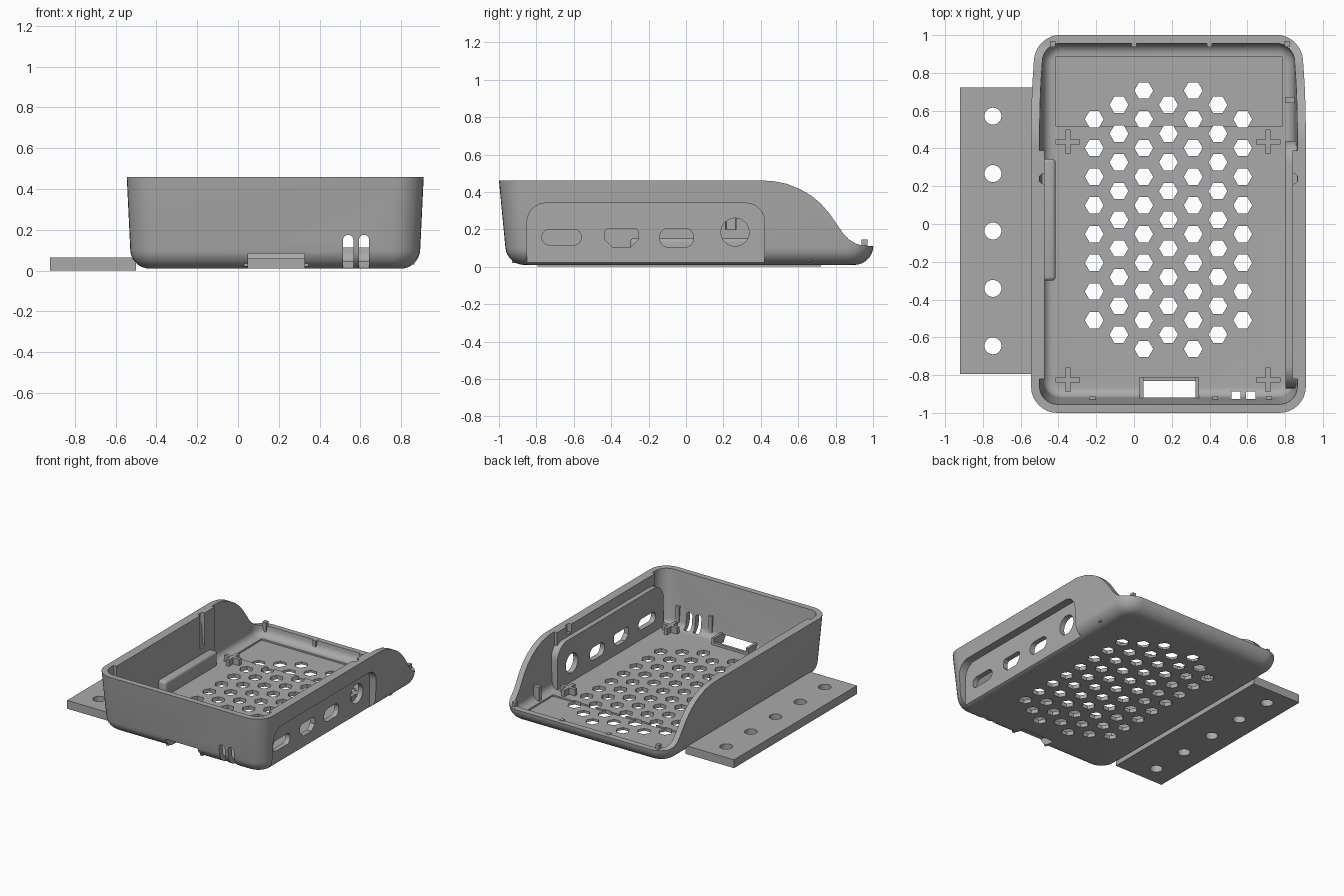
import bpy, bmesh
from math import sin, cos, pi, radians

if "Cube" in bpy.data.objects:
    bpy.data.objects.remove(bpy.data.objects["Cube"])

CX, CY = 0.1825, 0.0175      # centre of the tray
BOTTOM, FLOOR, RIM = 0.01, 0.04, 0.46

grey = bpy.data.materials.new("plain grey")
grey.use_nodes = True
grey.diffuse_color = (0.4, 0.4, 0.4, 1)
grey.node_tree.nodes["Principled BSDF"].inputs["Base Color"].default_value = (0.4, 0.4, 0.4, 1)


# ---- helpers ----
def make(name, bm):
    bmesh.ops.recalc_face_normals(bm, faces=bm.faces)
    me = bpy.data.meshes.new(name)
    bm.to_mesh(me)
    bm.free()
    me.materials.append(grey)
    ob = bpy.data.objects.new(name, me)
    bpy.context.scene.collection.objects.link(ob)
    return ob


def skin(bm, rings):
    loops = [[bm.verts.new(p) for p in ring] for ring in rings]
    for a, b in zip(loops, loops[1:]):
        for i in range(len(a)):
            j = (i + 1) % len(a)
            bm.faces.new((a[i], a[j], b[j], b[i]))
    bm.faces.new(loops[0][::-1])
    bm.faces.new(loops[-1])


def rounded(cu, cv, hu, hv, r, n=8):
    pts = []
    for k, (su, sv) in enumerate(((1, 1), (-1, 1), (-1, -1), (1, -1))):
        for i in range(n + 1):
            a = (k + i / n) * pi / 2
            pts.append((cu + su * (hu - r) + r * cos(a), cv + sv * (hv - r) + r * sin(a)))
    return pts


def circle(cu, cv, r, n=32):
    return [(cu + r * cos(2 * pi * i / n), cv + r * sin(2 * pi * i / n)) for i in range(n)]


def prism(name, shapes, axis, lo, hi):
    """Extrude one or more outlines along an axis."""
    place = {"x": lambda u, v, w: (w, u, v),
             "y": lambda u, v, w: (u, w, v),
             "z": lambda u, v, w: (u, v, w)}[axis]
    bm = bmesh.new()
    for pts in shapes:
        skin(bm, [[place(u, v, w) for u, v in pts] for w in (lo, hi)])
    return make(name, bm)


def box(name, x0, x1, y0, y1, z0, z1, bevel=0):
    ob = prism(name, [[(x0, y0), (x1, y0), (x1, y1), (x0, y1)]], "z", z0, z1)
    if bevel:
        bm = bmesh.new()
        bm.from_mesh(ob.data)
        bmesh.ops.bevel(bm, geom=bm.edges[:], offset=bevel, segments=4, profile=0.5, affect="EDGES")
        bm.to_mesh(ob.data)
        bm.free()
    return ob


def cut(target, *cutters):
    for c in cutters:
        mod = target.modifiers.new("cut", "BOOLEAN")
        mod.object, mod.operation, mod.solver = c, "DIFFERENCE", "EXACT"
    dg = bpy.context.evaluated_depsgraph_get()
    me = bpy.data.meshes.new_from_object(target.evaluated_get(dg))
    target.modifiers.clear()
    target.data = me
    for c in cutters:
        bpy.data.objects.remove(c)


def tub(name, inset, z0, z1, fillet):
    """Rounded, tapered tub with a filleted bottom edge."""
    levels = [(fillet * (1 - sin(t)), z0 + fillet * (1 - cos(t)))
              for t in (radians(11.25 * i) for i in range(9))] + [(0, z1)]
    rings = []
    for d, z in levels:
        d += inset
        pts = rounded(CX, CY, 0.7055 + 0.048 * z - d, 0.9733 + 0.096 * z - d, 0.14 - d)
        rings.append([(x, y, z) for x, y in pts])
    bm = bmesh.new()
    skin(bm, rings)
    return make(name, bm)


# ---- tray body: outer tub minus a cavity that keeps the thick side walls ----
tray = tub("tray", 0, BOTTOM, RIM, 0.09)
cavity = tub("cavity", 0.045, FLOOR, 0.6, 0.05)
for x0, x1, edge, low in ((-0.7, -0.475, -0.475, 0.2), (0.84, 1.1, 0.84, 0.4)):
    liner = box("liner", x0, x1, -0.82, 0.39, -0.1, 0.8)
    cut(liner, prism("groove", [circle(edge, 0.24, 0.028)], "z", low, 1))
    cut(cavity, liner)
cut(cavity, prism("port_bump", [rounded(-0.215, 0.09, 0.655, 0.29, 0.12)], "x", 0.802, 1.1))
cut(tray, cavity)

# sloping rear of the side walls
slope = [(0.40, 0.462), (0.47, 0.457), (0.54, 0.443), (0.61, 0.415), (0.67, 0.38), (0.72, 0.338),
         (0.765, 0.287), (0.81, 0.222), (0.84, 0.178), (0.87, 0.147), (0.905, 0.125),
         (0.94, 0.113), (1.2, 0.105), (1.2, 1), (0.4, 1)]
cut(tray, prism("slope", [slope], "x", -2, 2))

# port recess and ports in the left side wall
cut(tray, prism("recess", [rounded(-0.215, 0.09, 0.635, 0.25, 0.1)], "x", 0.842, 1.2))
half = [(0.05, -0.05), (0.09, -0.01), (0.09, 0.035), (0.075, 0.05)]
plug = half + [(-u, v) for u, v in reversed(half)]
ports = [rounded(-0.665, 0.158, 0.105, 0.042, 0.04),
         [(u - 0.345, v + 0.155) for u, v in plug],
         rounded(-0.05, 0.155, 0.09, 0.05, 0.045),
         circle(0.262, 0.185, 0.075)]
cut(tray, prism("ports", ports, "x", 0.7, 1.2))

# vent holes, shallow floor pocket, card slot and indicator slots
vents = []
for col, count in enumerate((8, 9, 10, 9, 10, 9, 8)):
    for row in range(count):
        vents.append(circle(CX + (col - 3) * 0.131, 0.0225 + (row - (count - 1) / 2) * 0.152, 0.05, 6))
cut(tray, box("pocket", -0.415, 0.785, 0.52, 0.885, 0.028, 0.06))
cut(tray, prism("vents", vents, "z", -0.1, 0.1))
cut(tray, box("card_slot", 0.05, 0.325, -1.2, -0.83, -0.1, 0.085))
lights = [rounded(x, 0.075, 0.025, 0.1, 0.024) for x in (0.54, 0.618)]
cut(tray, prism("light_slots", lights, "y", -1.2, -0.888))

# ---- card slot frame ----
for x in (0.03, 0.325):
    box("slot_side", x, x + 0.02, -0.93, -0.81, 0.02, 0.095)
box("slot_back", 0.03, 0.345, -0.83, -0.81, 0.015, 0.06)

# ---- cross-shaped standoffs ----
for x in (-0.35, 0.71):
    for y in (-0.825, 0.435):
        box("standoff_bar", x - 0.065, x + 0.065, y - 0.013, y + 0.013, 0.03, 0.09)
        box("standoff_cross", x - 0.013, x + 0.013, y - 0.065, y + 0.065, 0.03, 0.09)

# ---- ribs and tabs ----
for x in (-0.22, 0.43, 0.715):
    box("front_rib", x - 0.015, x + 0.015, -0.95, -0.912, 0.06, 0.2)
for x, top in ((-0.43, 0.145), (0.0, 0.115), (0.4, 0.115), (0.81, 0.145)):
    box("rear_tab", x - 0.014, x + 0.014, 0.938, 0.97, 0.07, top)
box("side_fin", 0.8, 0.865, 0.64, 0.67, 0.03, 0.15)
box("support_bar", -0.49, -0.415, -0.3, 0.345, 0.03, 0.152, 0.02)

# ---- mounting flange ----
flange = box("mounting_flange", -0.92, -0.5, -0.795, 0.722, 0, 0.065)
cut(flange, prism("flange_holes", [circle(-0.747, -0.645 + i * 0.304, 0.045) for i in range(5)], "z", -1, 1))

# ---- smooth shading with sharp edges ----
for ob in bpy.context.scene.objects:
    ob.select_set(ob.type == "MESH")
bpy.context.view_layer.objects.active = tray
bpy.ops.object.shade_smooth_by_angle(angle=radians(30))
